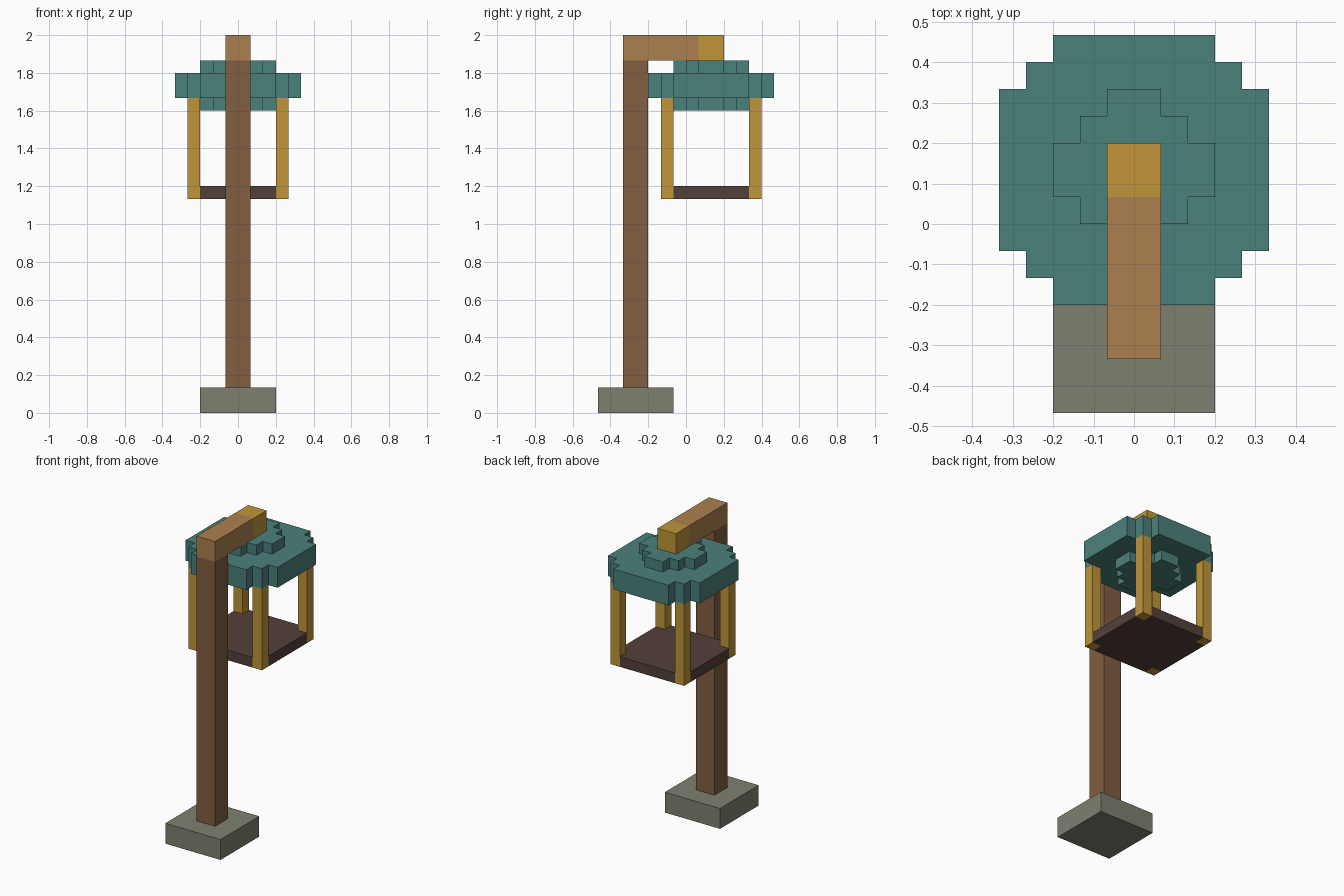
import bpy
import bmesh

if "Cube" in bpy.data.objects:
    bpy.data.objects.remove(bpy.data.objects["Cube"], do_unlink=True)

U = 1 / 15  # block size


def material(name, rgb):
    def linear(c):
        c /= 255
        return c / 12.92 if c <= 0.04045 else ((c + 0.055) / 1.055) ** 2.4
    colour = (*[linear(c) for c in rgb], 1)
    mat = bpy.data.materials.new(name)
    mat.use_nodes = True
    mat.diffuse_color = colour
    bsdf = mat.node_tree.nodes["Principled BSDF"]
    bsdf.inputs["Base Color"].default_value = colour
    bsdf.inputs["Roughness"].default_value = 0.9
    return mat


stone = material("stone grey", (126, 128, 112))
dark_wood = material("dark wood", (130, 94, 65))
light_wood = material("light wood", (172, 128, 80))
gold = material("gold", (192, 149, 58))
teal = material("teal", (75, 129, 123))
umber = material("dark umber", (84, 64, 59))


def prism(name, outline, z0, z1, mat):
    """Extrude a flat outline, in block units, from z0 to z1."""
    bm = bmesh.new()
    face = bm.faces.new([bm.verts.new((x * U, y * U, z0 * U)) for x, y in outline])
    top = bmesh.ops.extrude_face_region(bm, geom=[face])["geom"]
    verts = [v for v in top if isinstance(v, bmesh.types.BMVert)]
    bmesh.ops.translate(bm, verts=verts, vec=(0, 0, (z1 - z0) * U))
    bmesh.ops.recalc_face_normals(bm, faces=bm.faces)
    mesh = bpy.data.meshes.new(name)
    bm.to_mesh(mesh)
    bm.free()
    mesh.materials.append(mat)
    obj = bpy.data.objects.new(name, mesh)
    bpy.context.collection.objects.link(obj)
    return obj


def box(name, x0, x1, y0, y1, z0, z1, mat):
    return prism(name, [(x0, y0), (x1, y0), (x1, y1), (x0, y1)], z0, z1, mat)


def stepped_disc(name, radius, cy, z0, z1, mat):
    """Blocky disc whose corners step in by two single blocks."""
    r = radius
    quarter = [(r, r - 2), (r - 1, r - 2), (r - 1, r - 1), (r - 2, r - 1), (r - 2, r)]
    outline = []
    for _ in range(4):
        outline += quarter
        quarter = [(-y, x) for x, y in quarter]
    return prism(name, [(x, y + cy) for x, y in outline], z0, z1, mat)


# Foot, post and overhanging arm
box("base", -3, 3, -7, -1, 0, 2, stone)
box("post", -1, 1, -5, -3, 2, 28, dark_wood)
box("arm", -1, 1, -5, 1, 28, 30, light_wood)
box("arm_tip", -1, 1, 1, 3, 28, 30, gold)

# Lantern roof in three stepped layers
CY = 2
stepped_disc("roof_underside", 3, CY, 24, 25, teal)
stepped_disc("roof_brim", 5, CY, 25, 27, teal)
stepped_disc("roof_cap", 3, CY, 27, 28, teal)

# Lantern floor, notched around the corner bars
floor = []
corner = [(4, 3), (3, 3), (3, 4)]
for _ in range(4):
    floor += corner
    corner = [(-y, x) for x, y in corner]
prism("lantern_floor", [(x, y + CY) for x, y in floor], 17, 18, umber)

# Four corner bars
for side, sx in (("right", -3.5), ("left", 3.5)):
    for end, sy in (("front", -3.5), ("back", 3.5)):
        y = CY + sy
        box(f"{end}_{side}_bar", sx - 0.5, sx + 0.5, y - 0.5, y + 0.5, 17, 25, gold)
